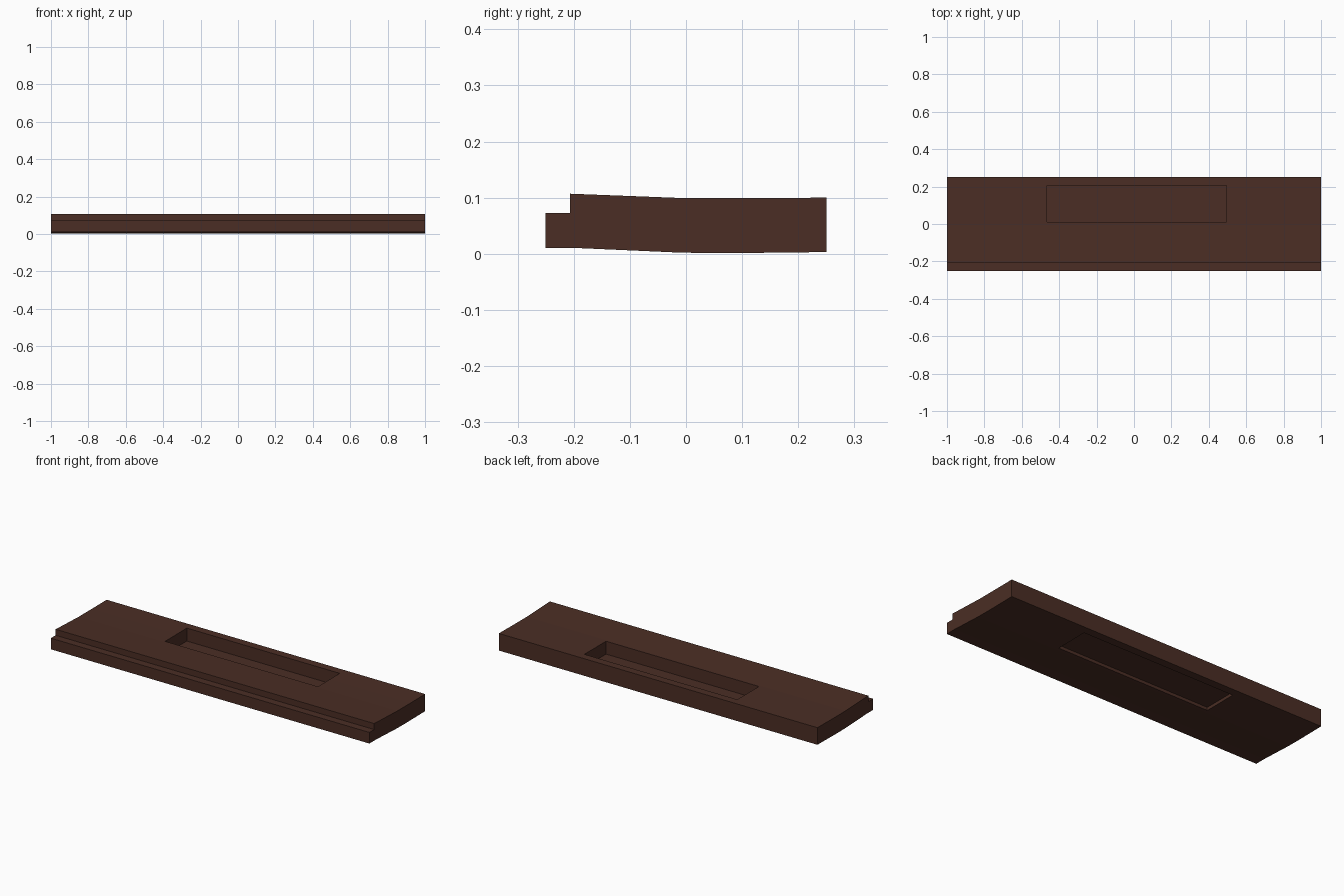
import bpy
import bmesh
from mathutils import Matrix

if "Cube" in bpy.data.objects:
    bpy.data.objects.remove(bpy.data.objects["Cube"])


def flat_colour(name, rgb):
    mat = bpy.data.materials.new(name)
    mat.use_nodes = True
    mat.diffuse_color = (*rgb, 1)
    shader = mat.node_tree.nodes["Principled BSDF"]
    shader.inputs["Base Color"].default_value = (*rgb, 1)
    shader.inputs["Roughness"].default_value = 0.8
    return mat


def add_object(name, bm, mat):
    bmesh.ops.recalc_face_normals(bm, faces=bm.faces)
    mesh = bpy.data.meshes.new(name)
    bm.to_mesh(mesh)
    bm.free()
    mesh.materials.append(mat)
    obj = bpy.data.objects.new(name, mesh)
    bpy.context.collection.objects.link(obj)
    return obj


def extruded_profile(name, profile, half_length, mat):
    bm = bmesh.new()
    face = bm.faces.new([bm.verts.new((-half_length, y, z)) for y, z in profile])
    grown = bmesh.ops.extrude_face_region(bm, geom=[face])["geom"]
    verts = [v for v in grown if isinstance(v, bmesh.types.BMVert)]
    bmesh.ops.translate(bm, verts=verts, vec=(2 * half_length, 0, 0))
    return add_object(name, bm, mat)


def cut_pocket(target, x_range, y_range, z_range, mat):
    ranges = (x_range, y_range, z_range)
    centre = [(a + b) / 2 for a, b in ranges]
    size = [b - a for a, b in ranges]
    bm = bmesh.new()
    bmesh.ops.create_cube(bm, size=1, matrix=Matrix.LocRotScale(centre, None, size))
    cutter = add_object("pocket_cutter", bm, mat)
    cutter.hide_render = True
    mod = target.modifiers.new("pocket", "BOOLEAN")
    mod.operation = "DIFFERENCE"
    mod.solver = "EXACT"
    mod.object = cutter
    bpy.context.view_layer.objects.active = target
    bpy.ops.object.modifier_apply(modifier=mod.name)
    bpy.data.objects.remove(cutter)


wood = flat_colour("dark brown wood", (0.070, 0.027, 0.018))

# Gently bowed plank with a stepped front lip
profile = [
    (-0.25, 0.01), (-0.19, 0.01), (-0.01, 0.002), (0.07, 0.001), (0.16, 0.002),
    (0.25, 0.003), (0.25, 0.1), (0.12, 0.099), (0, 0.099),
    (-0.207, 0.107), (-0.207, 0.073), (-0.25, 0.073),
]
plank = extruded_profile("plank", profile, 1, wood)

# Deep recess above and shallow recess below, with a thin floor between
opening_x, opening_y = (-0.465, 0.495), (0.01, 0.205)
cut_pocket(plank, opening_x, opening_y, (0.026, 0.2), wood)
cut_pocket(plank, opening_x, opening_y, (-0.1, 0.019), wood)
